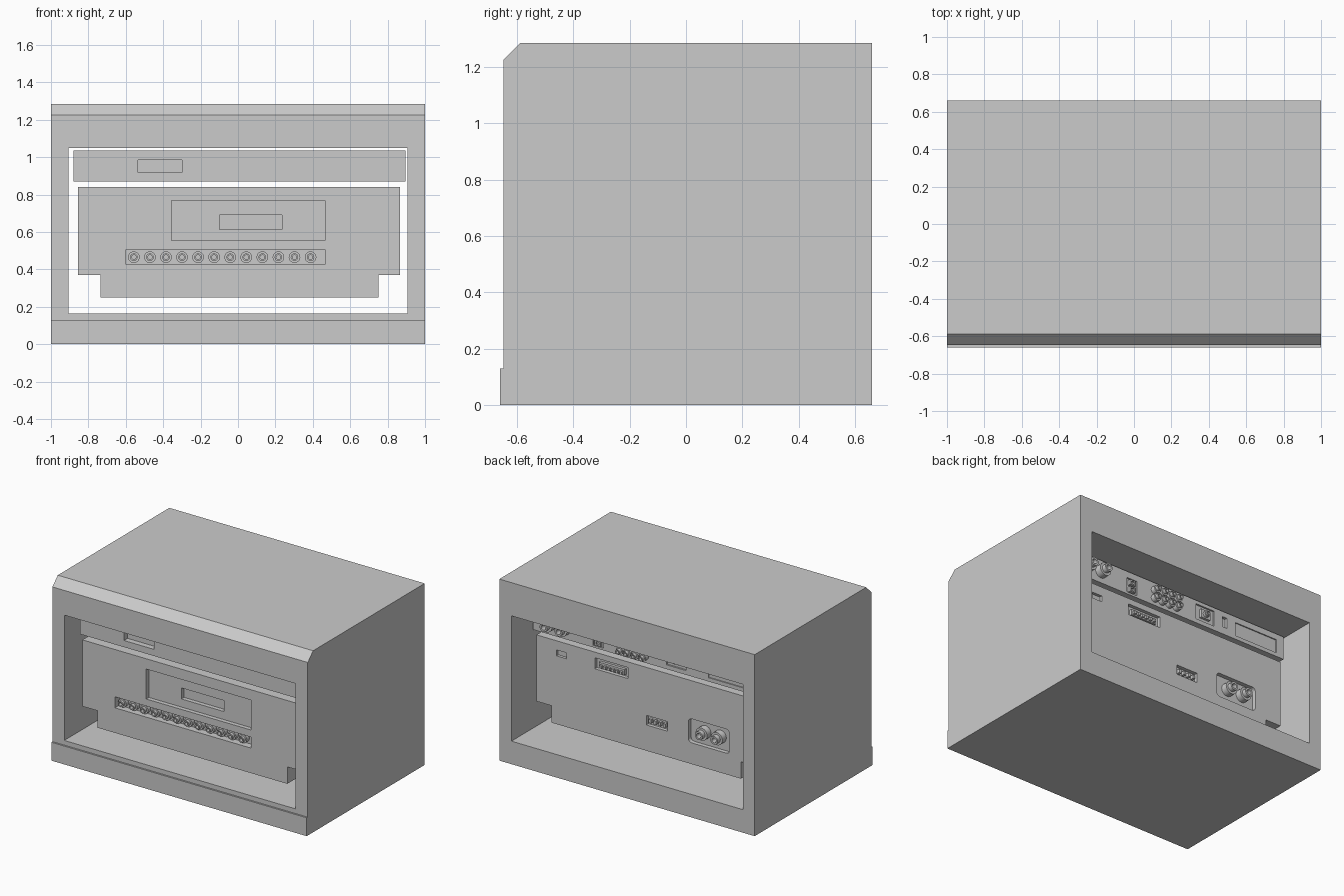
import bpy, bmesh, math
from mathutils import Matrix, Vector

if "Cube" in bpy.data.objects:
    bpy.data.objects.remove(bpy.data.objects["Cube"])

FRONT, BACK = -0.52, 0.435   # faces of the two inner units


def finish(name, bm):
    bmesh.ops.recalc_face_normals(bm, faces=bm.faces)
    me = bpy.data.meshes.new(name)
    bm.to_mesh(me)
    bm.free()
    ob = bpy.data.objects.new(name, me)
    bpy.context.collection.objects.link(ob)
    return ob


def extrude(name, pts, vec):
    bm = bmesh.new()
    f = bm.faces.new([bm.verts.new(p) for p in pts])
    r = bmesh.ops.extrude_face_region(bm, geom=[f])
    bmesh.ops.translate(bm, vec=vec, verts=[v for v in r['geom'] if isinstance(v, bmesh.types.BMVert)])
    # the extrusion keeps the start face, giving a closed solid
    if not any(len(g.verts) == len(pts) and all((v.co - Vector(p)).length < 1e-6 for v, p in zip(g.verts, pts)) for g in bm.faces):
        pass
    return finish(name, bm)


def box(name, x0, x1, y0, y1, z0, z1, round_r=0):
    bm = bmesh.new()
    m = Matrix.Translation(((x0 + x1) / 2, (y0 + y1) / 2, (z0 + z1) / 2)) @ \
        Matrix.Diagonal((abs(x1 - x0), abs(y1 - y0), abs(z1 - z0), 1))
    bmesh.ops.create_cube(bm, size=1, matrix=m)
    if round_r:
        es = [e for e in bm.edges if abs(e.verts[0].co.y - e.verts[1].co.y) > 1e-4]
        bmesh.ops.bevel(bm, geom=es, offset=round_r, segments=4, affect='EDGES', profile=0.5)
    return finish(name, bm)


def cut(ob, cutter):
    cutter.hide_render = True
    mod = ob.modifiers.new('cut', 'BOOLEAN')
    mod.operation, mod.solver, mod.object = 'DIFFERENCE', 'EXACT', cutter
    bpy.context.view_layer.objects.active = ob
    bpy.ops.object.modifier_apply(modifier=mod.name)
    bpy.data.objects.remove(cutter)


def recess(ob, face, x0, x1, z0, z1, depth, round_r=0):
    s = -1 if face < 0 else 1          # outward direction
    y0, y1 = sorted((face + s * 0.05, face - s * depth))
    cut(ob, box('cutter', x0, x1, y0, y1, z0, z1, round_r))


def jacks(name, profile, places, y, outward):
    """Lathe (radius, height) points about y, one linked copy per (x, z)."""
    bm = bmesh.new()
    vs = [bm.verts.new((r, outward * t, 0)) for r, t in profile]
    es = [bm.edges.new(p) for p in zip(vs, vs[1:])]
    bmesh.ops.spin(bm, geom=vs + es, axis=(0, 1, 0), cent=(0, 0, 0), steps=20, angle=math.tau)
    bmesh.ops.remove_doubles(bm, verts=bm.verts, dist=1e-5)
    first = finish(name, bm)
    bpy.ops.object.select_all(action='DESELECT')
    first.select_set(True)
    bpy.context.view_layer.objects.active = first
    bpy.ops.object.shade_smooth_by_angle(angle=math.radians(35))
    for i, (x, z) in enumerate(places):
        ob = first if i == 0 else first.copy()
        if i:
            bpy.context.collection.objects.link(ob)
        ob.location = (x, y, z)


def socket(r, length):
    return [(0, 0), (r, 0), (r, .6 * length), (.65 * r, .6 * length), (.65 * r, length),
            (.38 * r, length), (.38 * r, .5 * length), (0, .5 * length)]


# Outer case with chamfered top front edge and bottom lip
side = [(-.66, 0), (.66, 0), (.66, 1.285), (-.588, 1.285), (-.648, 1.225), (-.648, .13), (-.66, .13)]
case = extrude('case', [(-1, y, z) for y, z in side], (2, 0, 0))
cut(case, box('cutter', -.907, .905, -1, 1, .163, 1.05))

# Upper slim unit
upper = box('upper_unit', -.88, .895, FRONT + .01, BACK, .87, 1.035)
recess(upper, FRONT + .01, -.535, -.30, .917, .985, .04)
recess(upper, BACK, .34, .425, .885, .99, .012)        # double port
recess(upper, BACK, -.303, -.152, .90, 1.01, .012)     # square port plate
recess(upper, BACK, -.41, -.37, .923, .997, .02)       # small slot
recess(upper, BACK, -.82, -.48, .897, .993, .008)      # shallow label panel

# Lower large unit with stepped base
front = [(-.855, .84), (-.855, .37), (-.735, .37), (-.735, .25),
         (.75, .25), (.75, .37), (.867, .37), (.867, .84)]
lower = extrude('lower_unit', [(x, FRONT, z) for x, z in front], (0, BACK - FRONT, 0))
recess(lower, FRONT, -.355, .465, .555, .767, .03)     # display window
recess(lower, FRONT, -.10, .235, .612, .69, .06)
recess(lower, FRONT, -.60, .465, .427, .505, .05)      # jack strip
recess(lower, BACK, .633, .71, .733, .775, .02)
recess(lower, BACK, .15, .41, .722, .80, .025)         # wide connector
recess(lower, BACK, -.16, .005, .432, .50, .025)       # narrow connector
recess(lower, BACK, -.645, -.324, .40, .57, .03, .025)  # terminal plate

# Front row of twelve jacks
jacks('front_jack', socket(.031, .05), [(-.557 + .0859 * i, .465) for i in range(12)], FRONT + .05, -1)

# Rear jacks and terminals
jacks('rear_jack', socket(.027, .055), [(.195 - .06 * i, z) for i in range(4) for z in (.918, .977)], BACK, 1)
jacks('upper_terminal', socket(.045, .08), [(.757, .95), (.64, .95)], BACK, 1)
jacks('lower_terminal', socket(.045, .075), [(-.435, .49), (-.555, .49)], BACK - .03, 1)
jacks('square_port_socket', socket(.022, .03), [(-.228, .955)], BACK + .005, 1)

# Port blocks and connector pins
box('square_port_block', -.265, -.19, BACK - .012, BACK + .006, .925, .985)
for z in (.912, .962):
    block = box('double_port_block', .36, .405, BACK - .012, BACK + .01, z - .018, z + .018)
    recess(block, BACK + .01, .37, .395, z - .01, z + .01, .012)
box('wide_connector_block', .18, .38, BACK - .025, BACK - .005, .735, .775)
for i in range(6):
    x = .20 + .032 * i
    box('wide_connector_pin', x - .009, x + .009, BACK - .005, BACK + .012, .742, .762)
for i in range(4):
    x = -.135 + .038 * i
    box('narrow_connector_pin', x - .009, x + .009, BACK - .025, BACK, .452, .478)
